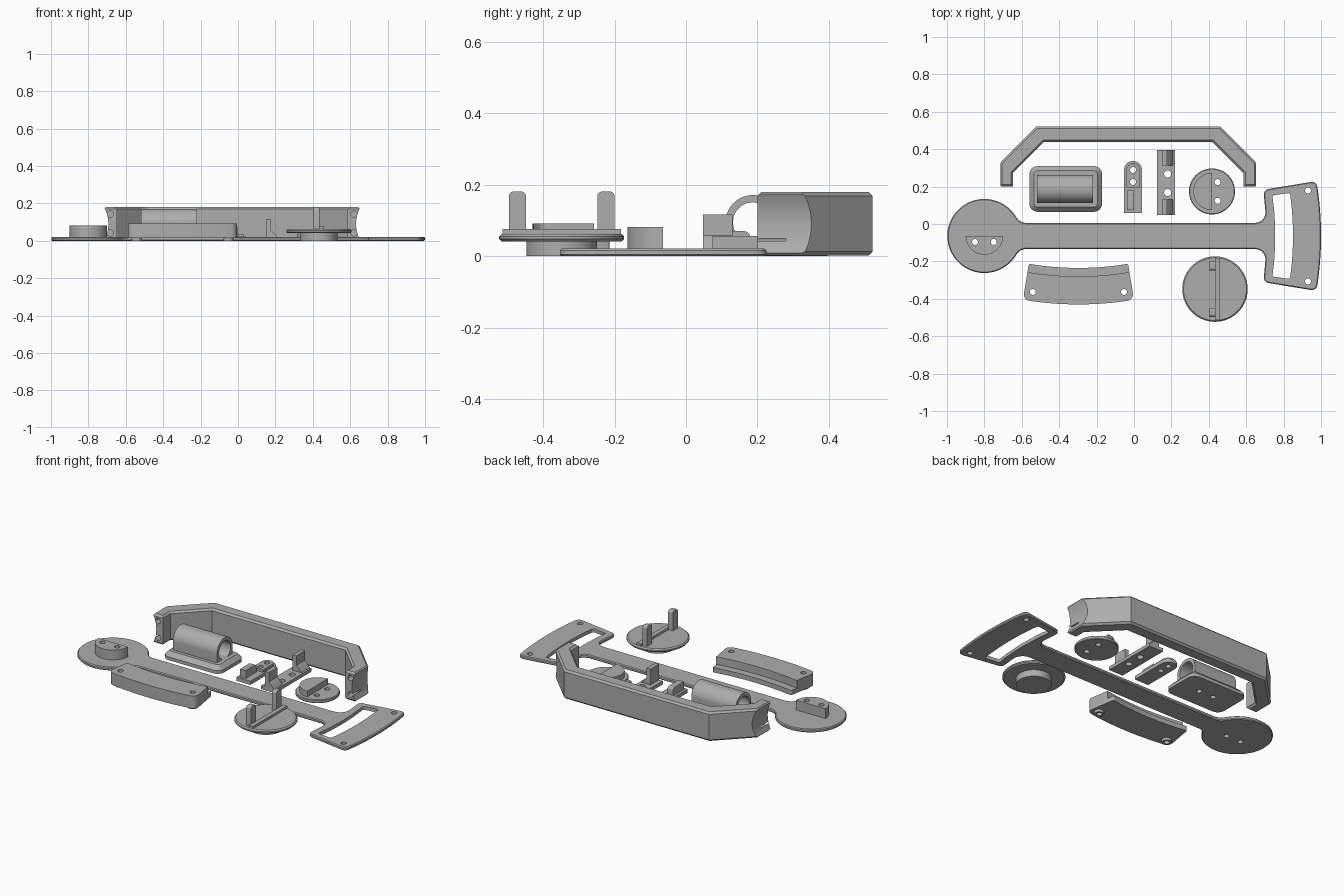
import bpy, bmesh
from math import sin, cos, pi, tan, radians
from mathutils import Vector

if "Cube" in bpy.data.objects:
    bpy.data.objects.remove(bpy.data.objects["Cube"])

grey = bpy.data.materials.new("plain grey")
grey.use_nodes = True
COLOUR = (0.42, 0.42, 0.42, 1)
grey.diffuse_color = COLOUR
grey.node_tree.nodes["Principled BSDF"].inputs["Base Color"].default_value = COLOUR

parts = []
AXES = {"z": lambda a, b, c: (a, b, c),
        "x": lambda a, b, c: (c, a, b),
        "y": lambda a, b, c: (a, c, b)}


def prism(name, pts, lo, hi, axis="z", chamfer=0.0, rims=("lo", "hi"), keep=True):
    """Extrude a flat outline from lo to hi along an axis, with chamfered rims."""
    bm = bmesh.new()
    put = AXES[axis]
    low = [bm.verts.new(put(p[0], p[1], lo)) for p in pts]
    high = [bm.verts.new(put(p[0], p[1], hi)) for p in pts]
    caps = {"lo": bm.faces.new(low), "hi": bm.faces.new(high)}
    n = len(pts)
    for i in range(n):
        j = (i + 1) % n
        bm.faces.new((low[i], low[j], high[j], high[i]))
    bmesh.ops.recalc_face_normals(bm, faces=bm.faces)
    if chamfer:
        edges = {e for k in rims for e in caps[k].edges}
        bmesh.ops.bevel(bm, geom=list(edges), offset=chamfer, segments=1,
                        affect="EDGES", clamp_overlap=True)
    mesh = bpy.data.meshes.new(name)
    bm.to_mesh(mesh)
    bm.free()
    mesh.materials.append(grey)
    ob = bpy.data.objects.new(name, mesh)
    bpy.context.collection.objects.link(ob)
    if keep:
        parts.append(ob)
    return ob


def arc(x, y, r, a0=0.0, a1=360.0, n=40):
    full = abs(a1 - a0) >= 360
    return [(x + r * cos(radians(a0 + (a1 - a0) * i / n)),
             y + r * sin(radians(a0 + (a1 - a0) * i / n)))
            for i in range(n if full else n + 1)]


def rounded(pts, n=6):
    """Round every corner given as (x, y, radius)."""
    out = []
    for i, p in enumerate(pts):
        r = p[2] if len(p) > 2 else 0
        c = Vector(p[:2])
        if not r:
            out.append(tuple(c))
            continue
        u = (Vector(pts[i - 1][:2]) - c).normalized()
        v = (Vector(pts[(i + 1) % len(pts)][:2]) - c).normalized()
        half = u.angle(v) / 2
        mid = c + (u + v).normalized() * (r / sin(half))
        start, end = c + u * (r / tan(half)) - mid, c + v * (r / tan(half)) - mid
        for k in range(n + 1):
            out.append(tuple(mid + start.slerp(end, k / n, start).normalized() * r))
    return out


def rect(x0, x1, y0, y1, r=0.0):
    return rounded([(x0, y0, r), (x1, y0, r), (x1, y1, r), (x0, y1, r)])


def sector(cx, cy, r0, r1, half, facing, inner_round, outer_round, n=16):
    """Ring sector with rounded corners."""
    def side(r, sign, fillet):
        row = []
        for i in range(n + 1):
            a = facing + sign * half * (2 * i / n - 1)
            row.append((cx + r * cos(a), cy + r * sin(a), fillet if i in (0, n) else 0))
        # leave room for the corner rounding
        return [row[0]] + row[2:-2] + [row[-1]]
    return rounded(side(r1, 1, outer_round) + side(r0, -1, inner_round))


def cut(targets, cutters):
    for ob in targets:
        for c in cutters:
            m = ob.modifiers.new("cut", "BOOLEAN")
            m.operation, m.solver, m.object = "DIFFERENCE", "EXACT", c
        deps = bpy.context.evaluated_depsgraph_get()
        mesh = bpy.data.meshes.new_from_object(ob.evaluated_get(deps))
        ob.modifiers.clear()
        ob.data = mesh
    for c in cutters:
        bpy.data.objects.remove(c)


def hole(x, y, r=0.016, lo=-0.1, hi=0.3, axis="z"):
    return prism("cutter", arc(x, y, r, n=20), lo, hi, axis, keep=False)


# Paddle: round end, long neck and flared grip frame
MID = -0.064
PX = -0.8
top = [(0.708, 0.07, 0.055), (0.692, 0.247, 0.03),
       (PX + 1.8 * cos(0.164), 1.8 * sin(0.164), 0.03)]
edge = [(PX + 1.8 * cos(a * 0.02), 1.8 * sin(a * 0.02)) for a in range(6, -7, -1)]
flip = [(p[0], -p[1], p[2]) for p in reversed(top)]
outline = ([(-0.610, 0.07, 0.06)] + top + edge + flip + [(-0.610, -0.07, 0.06)]
           + arc(PX, 0, 0.198, -32, -328, 56))
paddle = prism("paddle_plate", [(x, y + MID) for x, y in rounded(outline)],
               0, 0.021, chamfer=0.005)
boss = prism("paddle_half_round_boss", arc(PX, MID, 0.1, 180, 360), 0.01, 0.081)
window = prism("cutter", sector(PX, MID, 1.555, 1.65, 0.14, 0, 0.012, 0.012),
               -0.1, 0.1, keep=False)
cut([paddle, boss], [window, hole(-0.85, -0.096), hole(-0.75, -0.096),
                     hole(0.93, MID + 0.243), hole(0.93, MID - 0.243)])

# Curved grip block with a low lip and two pegs
GX, GY = -0.297, 1.37
grip = prism("grip_block", sector(GX, GY, 1.65, 1.8, 0.166, -pi / 2, 0, 0.035), 0.016, 0.092)
prism("grip_lip", sector(GX, GY, 1.605, 1.66, 0.166, -pi / 2, 0.008, 0), 0.016, 0.045)
pegs = [prism("grip_peg", arc(GX + s * 0.244, -0.363, 0.028), 0, 0.03) for s in (-1, 1)]
cut([grip] + pegs, [hole(GX + s * 0.244, -0.363) for s in (-1, 1)])

# Angled carrying handle with scalloped legs and screw holes
HX = -0.031
half_out = [(0.687, 0.2), (0.687, 0.326), (0.491, 0.522)]
half_in = [(0.451, 0.438), (0.616, 0.273), (0.616, 0.2)]
loop = half_out + [(-x, y) for x, y in reversed(half_out)]
loop += [(-x, y) for x, y in reversed(half_in)] + half_in
handle = prism("carrying_handle", [(HX + x, y) for x, y in loop], 0.002, 0.18, chamfer=0.011)
cutters = []
for s in (-1, 1):
    cutters.append(prism("cutter", arc(HX + s * (0.687 + 0.155), 0.091, 0.18, n=64),
                         0.1, 0.45, "y", keep=False))
    cutters += [hole(HX + s * 0.652, z, 0.017, 0.1, 0.28, "y") for z in (0.042, 0.143)]
cut([handle], cutters)

# Tube holder on a rounded base
base = prism("tube_base", rect(-0.56, -0.17, 0.065, 0.31, 0.045), 0, 0.045,
             chamfer=0.025, rims=("hi",))
cut([base], [hole(x, 0.187, hi=0.03) for x in (-0.415, -0.315)])
tube = prism("tube_holder", arc(-0.0 + 0.187, 0.095, 0.076, 0, 180)
             + [(0.111, 0.03), (0.263, 0.03)], -0.518, -0.22, "x")
cut([tube], [hole(0.187, 0.095, 0.056, -0.6, 0, "x")])

# Small latch with a raised eyelet plate and a hook
latch = prism("latch_base", arc(-0.005, 0.289, 0.048, 0, 180, 20)
              + [(-0.053, 0.059), (0.043, 0.059)], 0, 0.022)
eyelet = prism("latch_eyelet_plate", arc(-0.005, 0.289, 0.036, 0, 180, 20)
               + [(-0.041, 0.195), (0.031, 0.195)], 0.015, 0.035)
cut([latch, eyelet], [hole(-0.005, y) for y in (0.289, 0.225)])
prism("latch_hook", rounded([(0.075, 0.01), (0.18, 0.01), (0.18, 0.07, 0.018), (0.075, 0.07)]),
      -0.038, 0.0, "x")

# Strip with two upright brackets
strip = prism("bracket_strip", rect(0.123, 0.22, 0.048, 0.396), 0, 0.021)
cut([strip], [hole(0.18, y, 0.019) for y in (0.267, 0.168)])
bracket = [(0.15, 0.01), (0.213, 0.01), (0.208, 0.025), (0.176, 0.058),
           (0.176, 0.116), (0.15, 0.116)]
for y0, y1 in ((0.048, 0.13), (0.314, 0.396)):
    prism("strip_bracket", bracket, y0, y1, "y")

# Small round plate with a half round step
plate = prism("small_round_plate", arc(0.417, 0.174, 0.123, n=56), 0, 0.021, chamfer=0.004)
cut([plate], [hole(0.447, 0.174 + s * 0.05) for s in (-1, 1)])
prism("small_half_round_step", arc(0.417, 0.174, 0.1, 90, 270), 0.01, 0.056)

# Turning cap: neck, flange, cross rib and two prongs
CX, CY = 0.433, -0.348
prism("cap_neck", arc(CX, CY, 0.099), 0, 0.05)
prism("cap_flange", arc(CX, CY, 0.175, n=64), 0.041, 0.062, chamfer=0.007)
prism("cap_rib", rect(CX, CX + 0.028, CY - 0.166, CY + 0.166), 0.055, 0.076)
for s in (-1, 1):
    y = CY + s * 0.124
    prism("cap_prong", rounded([(y - 0.024, 0.05), (y + 0.024, 0.05),
                                (y + 0.024, 0.181, 0.014), (y - 0.024, 0.181, 0.014)]),
          CX - 0.03, CX + 0.002, "x")

# Smooth the curves and keep the edges crisp
bpy.ops.object.select_all(action="DESELECT")
for ob in parts:
    ob.select_set(True)
bpy.context.view_layer.objects.active = parts[0]
bpy.ops.object.shade_smooth_by_angle(angle=radians(30))
